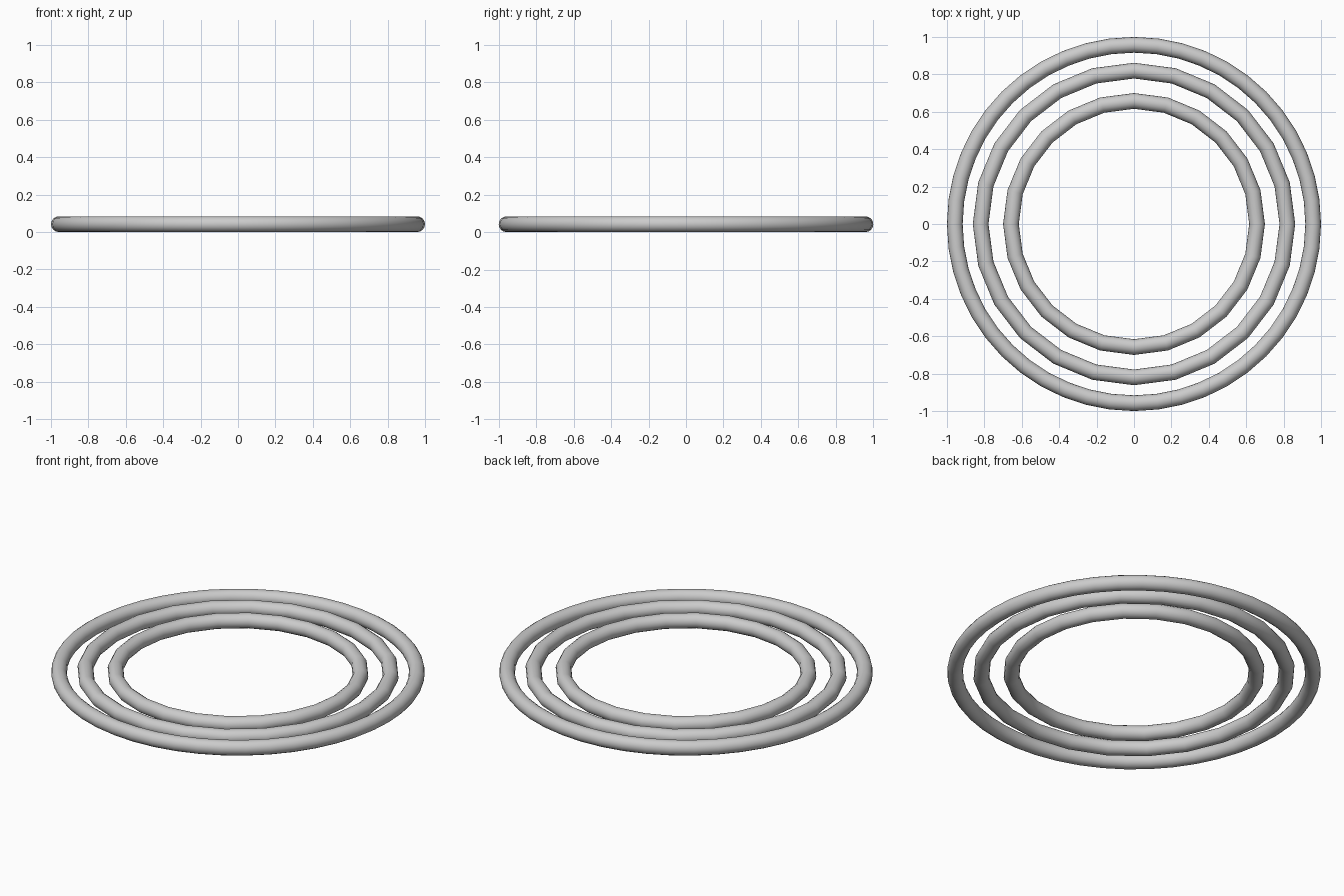
import bpy

if "Cube" in bpy.data.objects:
    bpy.data.objects.remove(bpy.data.objects["Cube"])

TUBE = 0.042  # tube radius shared by all rings


def ring(name, outer_radius, segments):
    bpy.ops.mesh.primitive_torus_add(
        major_radius=outer_radius - TUBE, minor_radius=TUBE,
        major_segments=segments, minor_segments=16,
        location=(0, 0, TUBE))
    obj = bpy.context.object
    obj.name = name
    bpy.ops.object.shade_smooth_by_angle()
    return obj


# Three concentric rings lying flat, the two inner ones coarser
ring("outer_ring", 1.0, 48)
ring("middle_ring", 0.862, 24)
ring("inner_ring", 0.70, 24)
